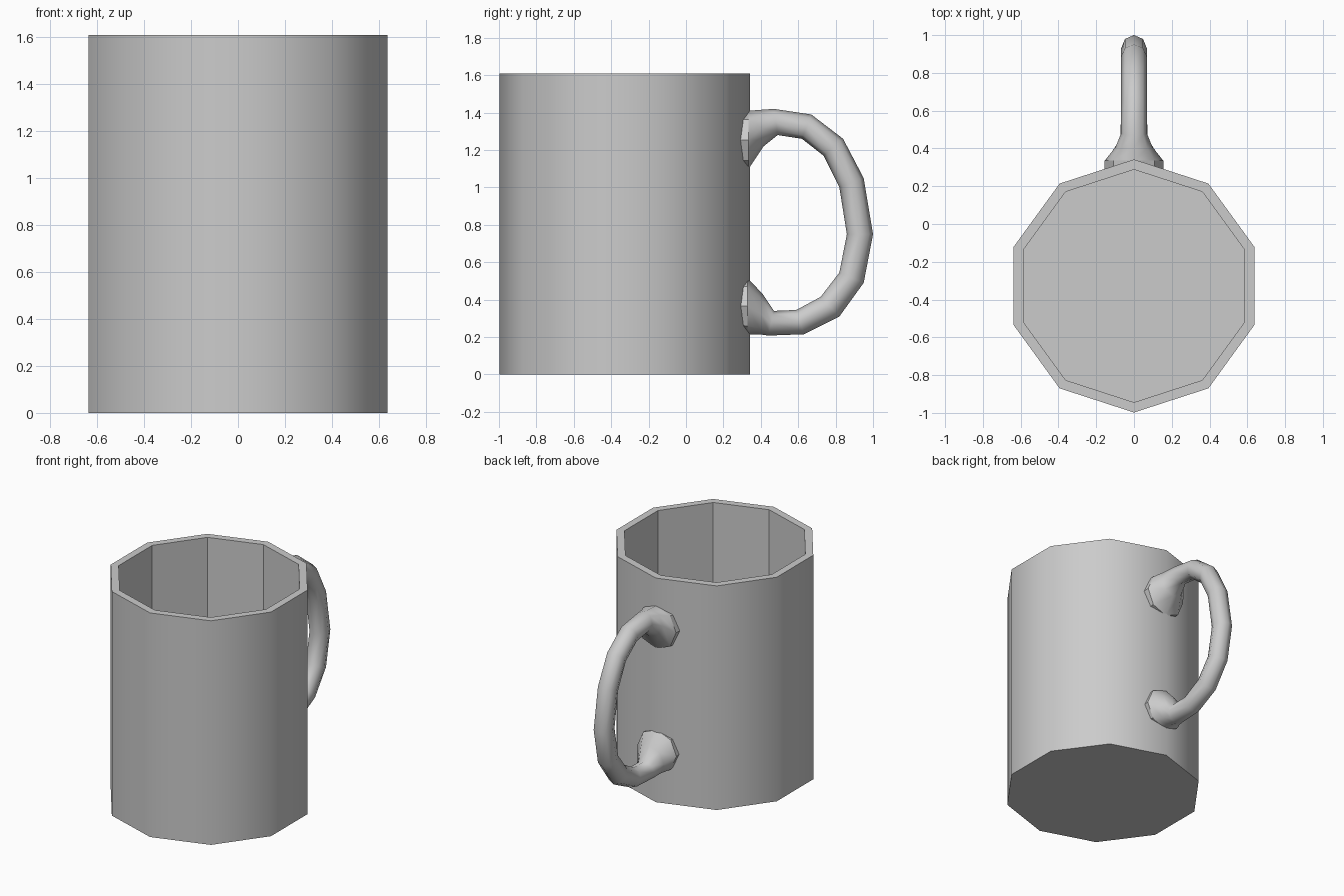
import bpy, bmesh
from math import sin, cos, pi
from mathutils import Vector

if "Cube" in bpy.data.objects:
    bpy.data.objects.remove(bpy.data.objects["Cube"])


def make_object(name, bm):
    bmesh.ops.recalc_face_normals(bm, faces=bm.faces)
    mesh = bpy.data.meshes.new(name)
    bm.to_mesh(mesh)
    bm.free()
    ob = bpy.data.objects.new(name, mesh)
    bpy.context.collection.objects.link(ob)
    return ob


def loft(bm, rings):
    """Skin a list of point rings, close both ends, return side bands."""
    rows = [[bm.verts.new(p) for p in ring] for ring in rings]
    n = len(rows[0])
    bands = [[bm.faces.new((a[i], a[(i + 1) % n], b[(i + 1) % n], b[i]))
              for i in range(n)] for a, b in zip(rows, rows[1:])]
    bm.faces.new(rows[0][::-1])
    bm.faces.new(rows[-1])
    return bands


# Mug body: ten-sided cup with a wall, rim and inner floor
CENTRE_Y, SIDES = -0.328, 10


def body_ring(r, z):
    return [(r * sin(2 * pi * i / SIDES), CENTRE_Y + r * cos(2 * pi * i / SIDES), z)
            for i in range(SIDES)]


bm = bmesh.new()
bands = loft(bm, [body_ring(0.67, 0), body_ring(0.67, 1.61),
                  body_ring(0.616, 1.61), body_ring(0.616, 0.055)])
for f in bands[0]:
    f.smooth = True
make_object("mug_body", bm)

# Handle: outer (y, z), inner (y, z), half width in x; flared at both ends
sections = [
    ((0.29, 1.405), (0.29, 1.10), 0.155),
    ((0.335, 1.41), (0.335, 1.10), 0.155),
    ((0.40, 1.415), (0.415, 1.22), 0.098),
    ((0.47, 1.42), (0.49, 1.28), 0.068),
    ((0.67, 1.39), (0.62, 1.26), 0.068),
    ((0.84, 1.26), (0.735, 1.17), 0.068),
    ((0.95, 1.05), (0.82, 1.00), 0.068),
    ((1.00, 0.75), (0.86, 0.75), 0.068),
    ((0.95, 0.49), (0.82, 0.545), 0.068),
    ((0.82, 0.31), (0.72, 0.415), 0.068),
    ((0.63, 0.215), (0.59, 0.345), 0.068),
    ((0.44, 0.208), (0.47, 0.34), 0.072),
    ((0.39, 0.215), (0.41, 0.43), 0.105),
    ((0.33, 0.215), (0.33, 0.515), 0.155),
    ((0.29, 0.22), (0.29, 0.51), 0.15),
]


def handle_ring(outer, inner, w, n=8):
    o, i = Vector((0, *outer)), Vector((0, *inner))
    mid, half = (o + i) / 2, (o - i) / 2
    return [mid + half * cos(2 * pi * k / n) + Vector((w * sin(2 * pi * k / n), 0, 0))
            for k in range(n)]


bm = bmesh.new()
bands = loft(bm, [handle_ring(*s) for s in sections])
for band in bands[1:-1]:
    for f in band:
        f.smooth = True
make_object("handle", bm)
